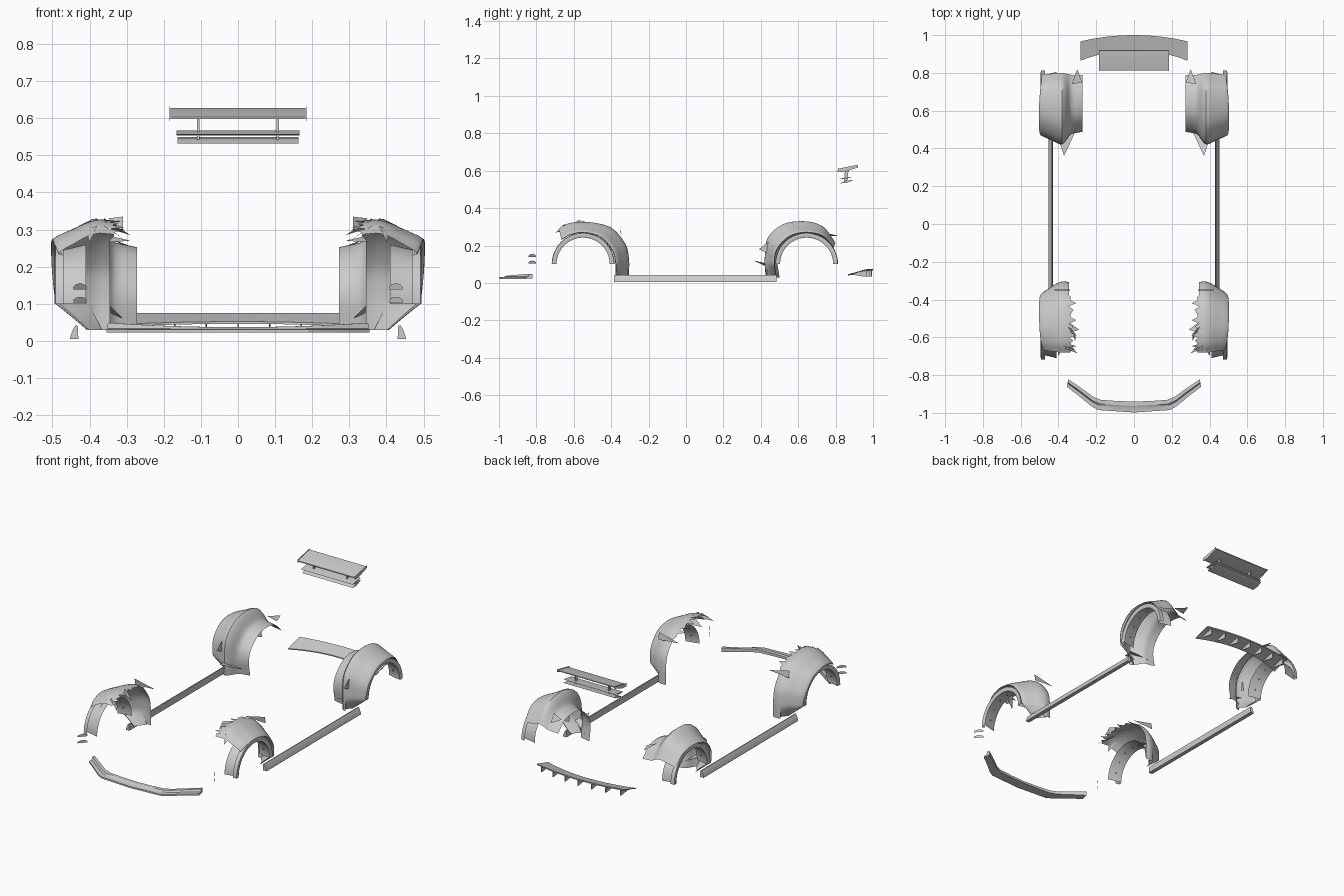
import bpy, bmesh, math
from mathutils import Vector

if "Cube" in bpy.data.objects:
    bpy.data.objects.remove(bpy.data.objects["Cube"])

grey = bpy.data.materials.new("panel grey")
grey.diffuse_color = (0.6, 0.6, 0.6, 1)
grey.use_nodes = True
grey.node_tree.nodes["Principled BSDF"].inputs["Base Color"].default_value = grey.diffuse_color


def finish(name, bm, smooth=40):
    me = bpy.data.meshes.new(name)
    bm.to_mesh(me)
    bm.free()
    ob = bpy.data.objects.new(name, me)
    bpy.context.collection.objects.link(ob)
    me.materials.append(grey)
    bpy.ops.object.select_all(action='DESELECT')
    ob.select_set(True)
    bpy.context.view_layer.objects.active = ob
    if smooth:
        bpy.ops.object.shade_smooth_by_angle(angle=math.radians(smooth))
    return ob


def loft(name, rows, side=1, closed=False, smooth=40, caps=False):
    """Skin rows of points; side=-1 mirrors the sheet across x."""
    bm = bmesh.new()
    vs = [[bm.verts.new((p[0] * side, p[1], p[2])) for p in r] for r in rows]
    n = len(rows[0])
    for a, b in zip(vs, vs[1:]):
        for j in range(n if closed else n - 1):
            k = (j + 1) % n
            f = [a[j], a[k], b[k], b[j]]
            bm.faces.new(f if side > 0 else f[::-1])
    if caps:
        bm.faces.new(vs[0])
        bm.faces.new(vs[-1])
    if closed:
        bmesh.ops.recalc_face_normals(bm, faces=bm.faces)
    return finish(name, bm, smooth)


def spline(pts, n):
    """Smooth resampling of a short list of points."""
    P = [Vector(p) for p in pts]
    P = [2 * P[0] - P[1]] + P + [2 * P[-1] - P[-2]]
    out = []
    for i in range(n + 1):
        u = i / n * (len(P) - 3)
        k = min(int(u), len(P) - 4)
        t = u - k
        a, b, c, d = P[k:k + 4]
        out.append(0.5 * (2 * b + (c - a) * t + (2 * a - 5 * b + 4 * c - d) * t * t
                          + (3 * b - a - 3 * c + d) * t ** 3))
    return out


def prism(name, yz, x0, x1):
    return loft(name, [[(x, y, z) for y, z in yz] for x in (x0, x1)],
                closed=True, caps=True, smooth=30)


# Wheel arch lip: outer ring wrapping into a band that faces the axle
def arch(name, cy, side):
    sec = [(0.47, .168), (0.492, .166), (0.494, .155), (0.489, .142), (0.45, .150), (0.41, .160)]
    rows = []
    for i in range(33):
        a = math.pi * (1 - i / 32)
        rows.append([(x, cy + r * math.cos(a), 0.1 + r * math.sin(a)) for x, r in sec])
    loft(name, rows, side)
    # Bolts on the inner band
    bm = bmesh.new()
    for i in range(7):
        a = math.radians(18 + 24 * i)
        d = Vector((0, math.cos(a), math.sin(a)))
        g = bmesh.ops.create_cone(bm, cap_ends=True, segments=8, radius1=.005,
                                  radius2=.004, depth=.006)
        q = d.to_track_quat('Z', 'Y')
        for v in g["verts"]:
            v.co = q @ v.co + Vector((side * .45, cy, .1)) + d * .146
    finish(name + "_bolts", bm)


# Flare shell: stations give inner and outer (y, z); section gives x and blend
def flare(name, inner, outer, sec, side, n=40, jag=0.0):
    A, B, S = spline(inner, n), spline(outer, n), spline(sec, 20)
    rows = []
    for i, (a, b) in enumerate(zip(A, B)):
        row = []
        bulge = .02 * abs(2 * i / n - 1) ** 2
        for j, s in enumerate(S):
            p = a.lerp(b, s.y)
            x = s.x
            if x > .4:
                x -= bulge * (x - .4) / .1
                if p.y < .1:
                    x -= (.1 - p.y) * 1.2 * (x - .33) / .17
            if jag and j >= len(S) - 2 and i > .45 * n:
                x -= jag * (0.2, 1, 0.0, 0.6, 0.3)[i % 5] * (j - len(S) + 3) / 2
            row.append((x, p.x, max(p.y, .022)))
        rows.append(row)
    return loft(name, rows, side)


rear_in = [(.79, .19), (.73, .25), (.645, .268), (.56, .25), (.495, .19), (.475, .12), (.485, .03)]
rear_out = [(.80, .215), (.735, .30), (.64, .33), (.52, .315), (.435, .24), (.42, .13), (.425, .03)]
rear_sec = [(.490, 0), (.504, .06), (.49, .22), (.45, .5), (.41, .82), (.38, .98),
            (.355, .5), (.335, .0), (.30, -.15), (.272, -.25)]
front_in = [(-.375, .03), (-.38, .12), (-.40, .18), (-.46, .245), (-.55, .268), (-.62, .255), (-.665, .23)]
front_out = [(-.305, .03), (-.305, .13), (-.325, .21), (-.40, .295), (-.52, .325), (-.62, .32), (-.68, .29)]
front_sec = [(.490, 0), (.503, .06), (.49, .25), (.45, .55), (.41, .85), (.375, 1), (.345, .95)]

for side, lr in ((1, "right"), (-1, "left")):
    arch(f"front_arch_{lr}", -.55, side)
    arch(f"rear_arch_{lr}", .645, side)
    flare(f"rear_flare_{lr}", rear_in, rear_out, rear_sec, side)
    flare(f"front_flare_{lr}", front_in, front_out, front_sec, side, jag=.04)

    # Torn inner tabs of the flares
    tabs = [((.37, -.50, .31), (.36, -.58, .33), (.29, -.56, .285)),
            ((.38, -.58, .32), (.36, -.66, .31), (.30, -.685, .27)),
            ((.35, -.54, .33), (.31, -.58, .335), (.31, -.62, .30)),
            ((.41, -.64, .30), (.38, -.66, .31), (.40, -.70, .265)),
            ((.42, -.352, .30), (.42, -.345, .26), (.29, -.35, .27)),
            ((.33, .74, .27), (.30, .82, .25), (.275, .75, .25)),
            ((.31, .49, .06), (.40, .45, .10), (.37, .36, .12)),
            ((.41, .44, .22), (.41, .45, .15), (.41, .39, .18))]
    bm = bmesh.new()
    for t in tabs:
        bm.faces.new([bm.verts.new((x * side, y, z)) for x, y, z in t])
    finish(f"flare_tabs_{lr}", bm, 0)

    # Side skirt with a leaning, rounded outer face
    rows = [[(.430, y, .005), (.453, y, .005), (.451, y, .014), (.445, y, .030),
             (.438, y, .042), (.432, y, .042)] for y in (-.385, .485)]
    loft(f"side_skirt_{lr}", rows, side, closed=True, caps=True, smooth=35)

    # Bumper canards: two small upright curved blades
    for k, z in enumerate((.103, .139)):
        rows = []
        for i in range(9):
            t = i / 8
            x, y = .408 + .035 * t, -.802 - .04 * t
            h = .016 * math.sin(math.pi * (.1 + .8 * t)) ** .6
            rows.append([(x, y, z), (x, y, z + h)])
        loft(f"canard_{lr}_{k + 1}", rows, side)

# Front splitter: swept lip with a raised inner edge
half_out = [(.355, -.862), (.29, -.912), (.225, -.965), (.19, -.985), (.10, -.991), (0, -.998)]
half_in = [(.348, -.822), (.28, -.868), (.215, -.915), (.175, -.931), (.09, -.937), (0, -.94)]
both = [(o, i) for o, i in zip(half_out, half_in)]
both += [((-o[0], o[1]), (-i[0], i[1])) for o, i in reversed(both[:-1])]
rows = []
for o, i in both:
    o, i = Vector(o), Vector(i)
    up = .037 + .012 * min(1, (abs(i.x) / .35) ** 2)
    m, q = o.lerp(i, .45), o.lerp(i, .6)
    rows.append([(o.x, o.y, .022), (o.x, o.y, .031), (m.x, m.y, .033),
                 (q.x, q.y, up), (i.x, i.y, up), (i.x, i.y, .024)])
loft("front_splitter", rows, closed=True, caps=True, smooth=25)

# Rear diffuser: curved sloping panel
rows = []
for k in range(17):
    x = -.283 + .566 * k / 16
    c = (x / .283) ** 2
    y1, y0 = 1 - .033 * c, .92 - .055 * c
    rows.append([(x, y1, .068), (x, y1, .075), (x, (y0 + y1) / 2, .064 - .004 * c),
                 (x, y0, .052 - .006 * c), (x, y0, .046 - .006 * c), (x, (y0 + y1) / 2, .058)])
loft("rear_diffuser", rows, closed=True, caps=True, smooth=30)

# Diffuser fins
for k in range(7):
    x = -.255 + .085 * k
    c = (x / .283) ** 2
    y1, y0 = .995 - .033 * c, .92 - .055 * c
    prism(f"diffuser_fin_{k + 1}", [(y0, .046), (y1, .070), (y1, .033), (y1 - .02, .034)],
          x - .002, x + .002)

# Rear wing: main blade, two lower slats, end plates and struts
prism("wing_blade", [(.812, .598), (.84, .602), (.88, .610), (.92, .623), (.919, .628),
                     (.87, .619), (.83, .610), (.812, .604)], -.182, .182)
prism("wing_slat_upper", [(.815, .556), (.85, .554), (.89, .567), (.85, .563)], -.166, .166)
prism("wing_slat_lower", [(.825, .532), (.86, .535), (.895, .55), (.855, .547)], -.163, .163)
for s, lr in ((1, "right"), (-1, "left")):
    prism(f"wing_end_plate_{lr}", [(.810, .592), (.85, .594), (.92, .618), (.92, .632), (.812, .610)],
          s * .184 - .001, s * .184 + .001)
    prism(f"wing_strut_{lr}", [(.845, .535), (.86, .535), (.87, .610), (.85, .605)],
          s * .107 - .003, s * .107 + .003)
